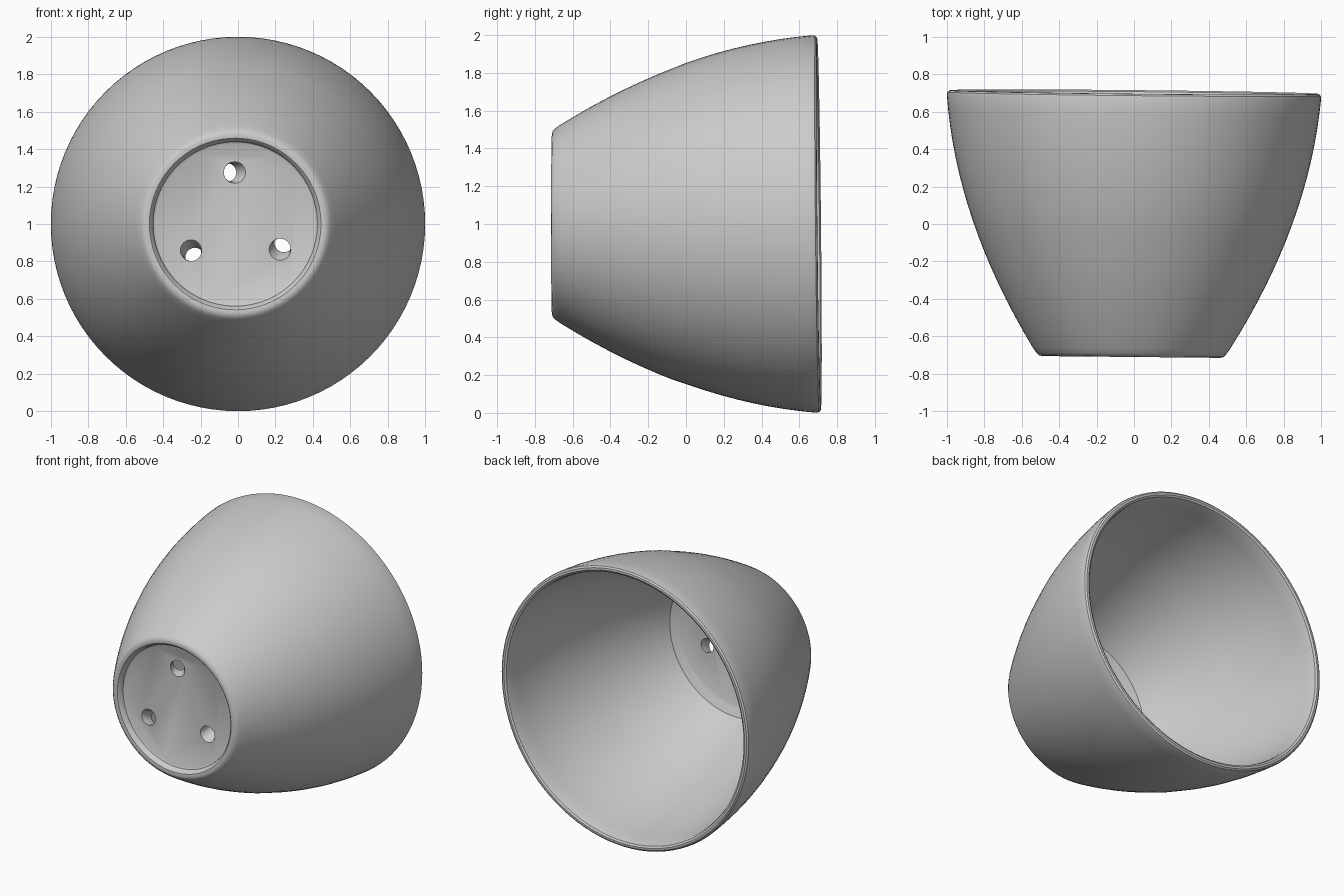
import bpy, bmesh, math
from mathutils import Vector

if "Cube" in bpy.data.objects:
    bpy.data.objects.remove(bpy.data.objects["Cube"])

# One plain clay colour
GREY = (0.6, 0.6, 0.6, 1)
clay = bpy.data.materials.new("plain grey")
clay.diffuse_color = GREY
clay.use_nodes = True
bsdf = clay.node_tree.nodes["Principled BSDF"]
bsdf.inputs["Base Color"].default_value = GREY
bsdf.inputs["Roughness"].default_value = 0.7


def lathe(name, profile, sides, centre):
    """Rings of (y, radius) lofted along y and capped; centre(y) gives each ring's middle."""
    bm = bmesh.new()
    rings = []
    for y, r in profile:
        c = centre(y)
        rings.append([bm.verts.new((c.x + r * math.cos(a), y, c.z + r * math.sin(a)))
                      for a in (math.tau * i / sides for i in range(sides))])
    for a, b in zip(rings, rings[1:]):
        for i in range(sides):
            j = (i + 1) % sides
            bm.faces.new((a[i], a[j], b[j], b[i]))
    bm.faces.new(rings[0])
    bm.faces.new(rings[-1])
    bmesh.ops.recalc_face_normals(bm, faces=bm.faces)
    mesh = bpy.data.meshes.new(name)
    bm.to_mesh(mesh)
    bm.free()
    mesh.materials.append(clay)
    ob = bpy.data.objects.new(name, mesh)
    bpy.context.collection.objects.link(ob)
    return ob


def wall(y):
    """Outer radius of the curved side between foot and rim."""
    t = (0.69 - y) / 1.38
    return 1.0 - 0.11 * t - 0.38 * t * t


# Cup profile: recessed base, rounded foot ring, outer wall, rim, inner wall, floor
STEPS = 16
FLOOR = -0.59
base = [(-0.665, 0.425), (-0.672, 0.438), (-0.695, 0.445), (-0.708, 0.458),
        (-0.71, 0.475), (-0.706, 0.492), (-0.69, 0.508)]
outer = [(y, wall(y)) for y in (-0.66 + 1.34 * i / STEPS for i in range(STEPS + 1))]
rim = [(0.695, 0.996), (0.704, 0.985), (0.705, 0.97), (0.697, 0.957)]
inner = [(y, wall(y) - 0.05) for y in (0.67 + (FLOOR + 0.03 - 0.67) * i / STEPS
                                       for i in range(STEPS + 1))]
floor = [(FLOOR + 0.01, 0.49), (FLOOR, 0.47)]


def cup_centre(y):
    return Vector((-0.015 * (0.69 - y) / 1.4, 0, 1))


cup = lathe("cup_shell", base + outer + rim + inner + floor, 96, cup_centre)

# Rim and base are slightly out of square
for v in cup.data.vertices:
    v.co.y -= 0.01 * v.co.x + 0.01 * (v.co.z - 1) * (v.co.y > 0)

# Three drain holes, flared outside and leaning sideways around the base
for k, angle in enumerate((90, 210, 330)):
    a = math.radians(angle)
    out = Vector((math.cos(a), 0, math.sin(a)))
    side = Vector((-math.sin(a), 0, math.cos(a)))

    def hole_centre(y):
        return Vector((-0.015, 0, 1)) + out * 0.275 + side * (y + 0.67) * 0.55

    cutter = lathe("drain_hole_cutter", [(-0.76, 0.062), (-0.665, 0.058), (-0.645, 0.05), (-0.5, 0.05)],
                   24, hole_centre)
    cutter.hide_render = True
    mod = cup.modifiers.new("drain_hole", 'BOOLEAN')
    mod.operation = 'DIFFERENCE'
    mod.solver = 'EXACT'
    mod.object = cutter
    bpy.context.view_layer.objects.active = cup
    bpy.ops.object.modifier_apply(modifier=mod.name)
    bpy.data.objects.remove(cutter)

bpy.ops.object.select_all(action='DESELECT')
cup.select_set(True)
bpy.context.view_layer.objects.active = cup
bpy.ops.object.shade_smooth_by_angle(angle=math.radians(35))
